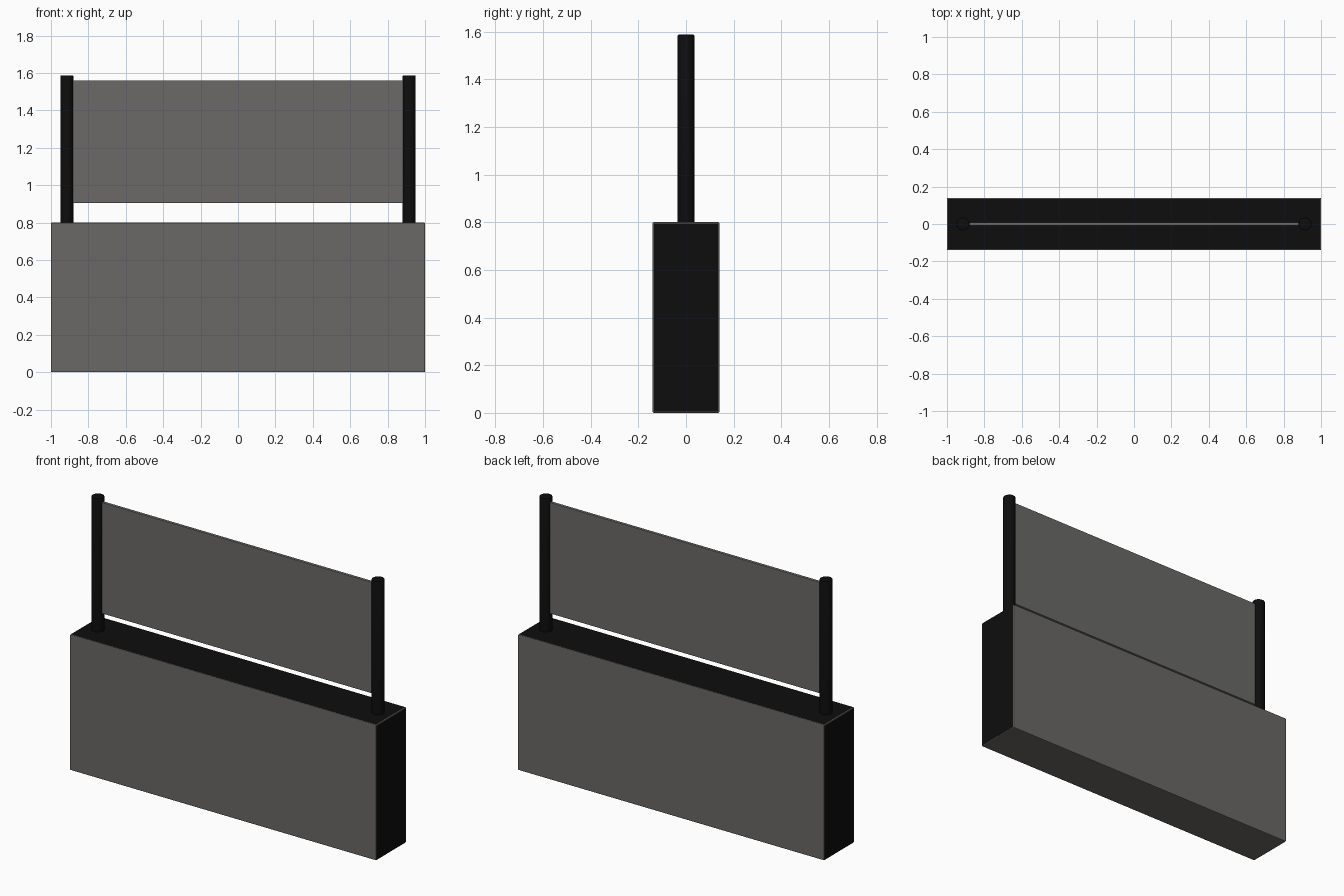
import bpy, bmesh

if "Cube" in bpy.data.objects:
    bpy.data.objects.remove(bpy.data.objects["Cube"])


def material(name, rgb):
    m = bpy.data.materials.new(name)
    m.diffuse_color = (*rgb, 1)
    m.use_nodes = True
    m.node_tree.nodes["Principled BSDF"].inputs["Base Color"].default_value = m.diffuse_color
    return m


grey = material("warm grey", (0.145, 0.138, 0.132))
panel_grey = material("panel grey", (0.145, 0.142, 0.135))
black = material("black", (0.004, 0.004, 0.004))


def finish(bm, name, mats, smooth=False):
    me = bpy.data.meshes.new(name)
    bm.to_mesh(me)
    bm.free()
    ob = bpy.data.objects.new(name, me)
    bpy.context.collection.objects.link(ob)
    for m in mats:
        me.materials.append(m)
    if smooth:
        bpy.ops.object.select_all(action='DESELECT')
        ob.select_set(True)
        bpy.context.view_layer.objects.active = ob
        bpy.ops.object.shade_smooth_by_angle(angle=0.6)
    return ob


def box(size, centre, bevel):
    bm = bmesh.new()
    bmesh.ops.create_cube(bm, size=1)
    bmesh.ops.scale(bm, vec=size, verts=bm.verts)
    bmesh.ops.translate(bm, vec=centre, verts=bm.verts)
    bmesh.ops.bevel(bm, geom=bm.edges[:], offset=bevel, segments=2,
                    profile=0.5, affect='EDGES')
    bm.normal_update()
    return bm


# Base: grey body with black top and ends
bm = box((2, 0.28, 0.8), (0, 0, 0.4), 0.005)
for f in bm.faces:
    if f.calc_area() > 0.05 and (f.normal.z > 0.9 or abs(f.normal.x) > 0.9):
        f.material_index = 1
finish(bm, "base_box", [grey, black])

# Upper screen panel between the posts
finish(box((1.78, 0.018, 0.655), (0, 0, 1.2325), 0.002), "screen_panel", [panel_grey])

# Round posts
for side, x in (("left", -0.915), ("right", 0.915)):
    bm = bmesh.new()
    bmesh.ops.create_cone(bm, cap_ends=True, segments=32, radius1=0.035,
                          radius2=0.035, depth=0.79)
    bmesh.ops.translate(bm, vec=(x, 0, 1.192), verts=bm.verts)
    rim = [e for e in bm.edges if all(v.co.z > 1.5 for v in e.verts)]
    bmesh.ops.bevel(bm, geom=rim, offset=0.004, segments=2, profile=0.5,
                    affect='EDGES')
    finish(bm, side + "_post", [black], smooth=True)
